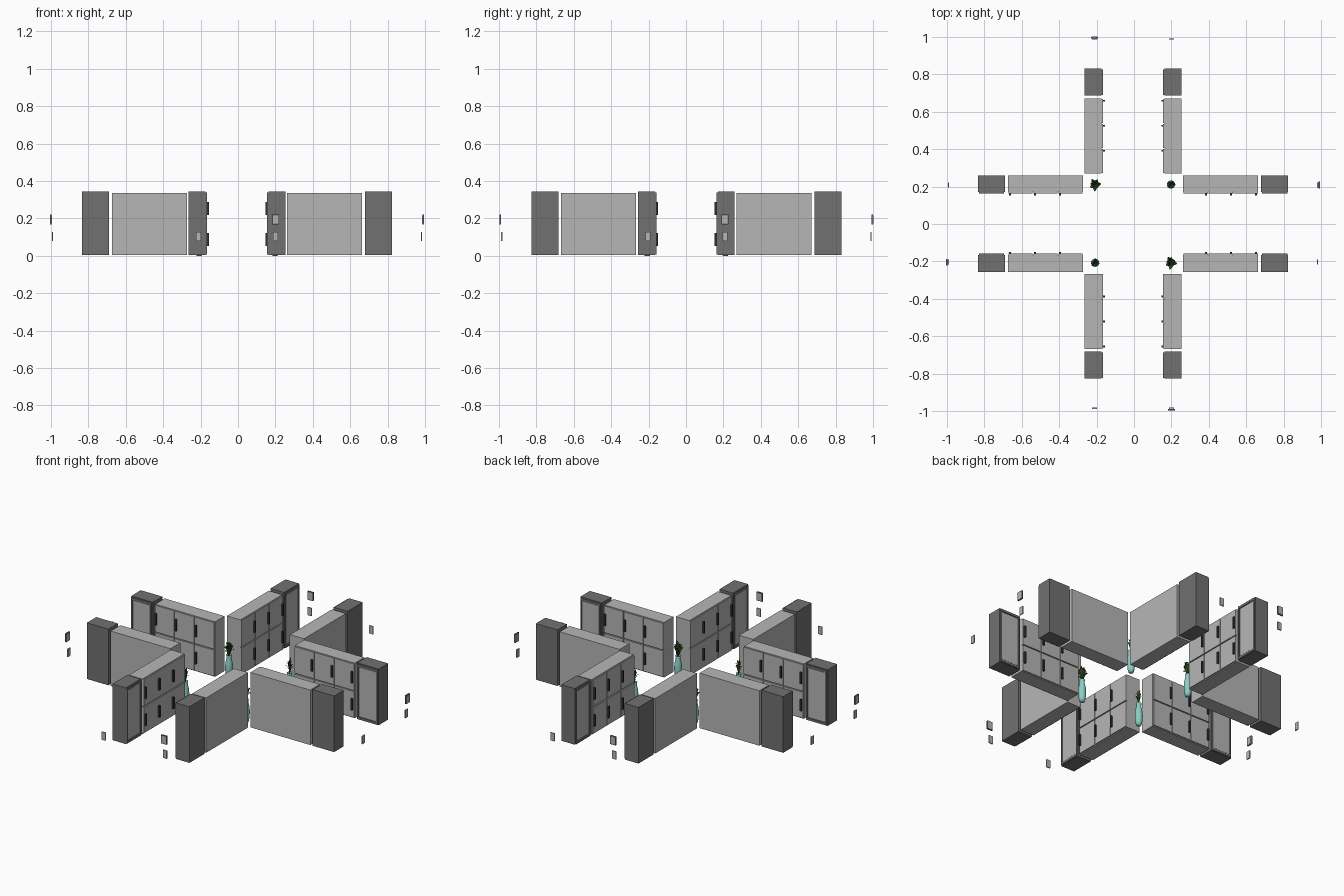
import bpy, bmesh, math, random
from mathutils import Matrix, Vector

if "Cube" in bpy.data.objects:
    bpy.data.objects.remove(bpy.data.objects["Cube"])

random.seed(4)
CX, CY = -0.005, 0.002          # centre of the cabinet layout


def material(name, rgb):
    m = bpy.data.materials.new(name)
    m.diffuse_color = (*rgb, 1)
    m.use_nodes = True
    m.node_tree.nodes["Principled BSDF"].inputs["Base Color"].default_value = m.diffuse_color
    return m


LIGHT = material("light_grey", (0.47, 0.47, 0.47))
DARK = material("dark_grey", (0.165, 0.165, 0.165))
BLACK = material("handle_black", (0.035, 0.035, 0.035))
TEAL = material("teal_glaze", (0.26, 0.62, 0.56))
GREEN = material("deep_green", (0.025, 0.07, 0.02))
OLIVE = material("olive_green", (0.09, 0.15, 0.02))


def finish(name, bm, mats, smooth=False):
    me = bpy.data.meshes.new(name)
    bm.to_mesh(me)
    bm.free()
    for m in mats:
        me.materials.append(m)
    for p in me.polygons:
        p.use_smooth = smooth
    ob = bpy.data.objects.new(name, me)
    bpy.context.collection.objects.link(ob)
    return ob


def boxes(name, place, specs, mat):
    """One object of several boxes; spec = (u0, u1, v0, v1, z0, z1) in row space."""
    bm = bmesh.new()
    for u0, u1, v0, v1, z0, z1 in specs:
        a, b = Vector(place(u0, v0, z0)), Vector(place(u1, v1, z1))
        d = b - a
        size = Matrix.Diagonal((abs(d.x), abs(d.y), abs(d.z), 1))
        bmesh.ops.create_cube(bm, size=1, matrix=Matrix.Translation((a + b) / 2) @ size)
    return finish(name, bm, [mat])


def placer(sx, sy, along_x):
    """u runs outward along the row, v runs from the centre aisle to the back."""
    if along_x:
        return lambda u, v, z: (CX + sx * u, CY + sy * v, z)
    return lambda u, v, z: (CX + sx * v, CY + sy * u, z)


U0, COL = 0.268, 0.1337         # row start and column width
FRONT, FACE, BACK = 0.161, 0.168, 0.2585
E0, E1, ETOP = 0.685, 0.829, 0.343


def cabinet_row(tag, place):
    # carcass: double unit and single unit
    boxes("cabinet_body_" + tag, place, [
        (U0, U0 + 2 * COL, FACE, BACK, 0.003, 0.336),
        (U0 + 2 * COL, U0 + 3 * COL, FACE, BACK, 0.003, 0.336)], LIGHT)
    doors, handles = [], []
    for c in range(3):
        a, b = U0 + c * COL, U0 + (c + 1) * COL
        for z0, z1, hz in ((0.008, 0.166, 0.088), (0.172, 0.333, 0.252)):
            doors.append((a + 0.002, b - 0.002, FRONT, FACE, z0, z1))
            handles.append((b - 0.017, b - 0.007, FRONT - 0.01, FRONT, hz - 0.035, hz + 0.035))
    boxes("cabinet_doors_" + tag, place, doors, LIGHT)
    boxes("door_handles_" + tag, place, handles, BLACK)
    # tall dark end unit with framed light panel
    f = 0.012
    boxes("end_unit_" + tag, place, [
        (E0, E1, FACE, BACK, 0.003, ETOP),
        (E0 + 0.004, E0 + f, FRONT, FACE, 0.006, ETOP - 0.004),
        (E1 - f, E1 - 0.004, FRONT, FACE, 0.006, ETOP - 0.004),
        (E0 + f, E1 - f, FRONT, FACE, 0.006, 0.02),
        (E0 + f, E1 - f, FRONT, FACE, ETOP - 0.018, ETOP - 0.004)], DARK)
    boxes("end_panel_" + tag, place, [
        (E0 + f + 0.003, E1 - f - 0.003, FRONT + 0.003, FACE, 0.023, ETOP - 0.021)], LIGHT)


def wall_plates(tag, place, has_switch):
    # small socket, and on every other row a framed switch above it
    v = 0.206
    boxes("socket_" + tag, place, [(0.984, 0.99, v - 0.013, v + 0.013, 0.078, 0.126)], LIGHT)
    if has_switch:
        boxes("switch_frame_" + tag, place,
              [(0.991, 0.999, v - 0.018, v + 0.018, 0.168, 0.22)], DARK)
        boxes("switch_plate_" + tag, place,
              [(0.990, 1.0, v - 0.015, v + 0.015, 0.172, 0.216)], LIGHT)


POT = [(0, 0), (0.014, 0), (0.019, 0.02), (0.022, 0.06), (0.020, 0.09), (0.014, 0.118),
       (0.013, 0.126), (0.016, 0.138), (0.013, 0.138), (0.011, 0.125), (0, 0.125)]


def pot(tag, x, y):
    bm = bmesh.new()
    vs = [bm.verts.new((x + r, y, z)) for r, z in POT]
    es = [bm.edges.new(p) for p in zip(vs, vs[1:])]
    bmesh.ops.spin(bm, geom=vs + es, cent=(x, y, 0), axis=(0, 0, 1),
                   angle=2 * math.pi, steps=20)
    bmesh.ops.remove_doubles(bm, verts=bm.verts, dist=1e-5)
    bmesh.ops.recalc_face_normals(bm, faces=bm.faces)
    finish("plant_pot_" + tag, bm, [TEAL], smooth=True)


def leaves(tag, x, y, count, reach, width, height):
    bm = bmesh.new()
    n = 6
    for i in range(count):
        ang = i * 2.4 + random.uniform(-0.3, 0.3)
        k = 0.25 + 0.75 * (i + 1) / count           # later leaves lean out further
        r1 = reach * k
        h = height * (1.15 - 0.6 * k) * random.uniform(0.9, 1.1)
        out = Vector((math.cos(ang), math.sin(ang), 0))
        side = Vector((-out.y, out.x, 0))
        prev = None
        for j in range(n + 1):
            t = j / n
            mid = Vector((x, y, 0.122)) + out * (r1 * t ** 1.3)
            mid.z += h * math.sin(t * (1.45 + 0.5 * k))
            w = width * (0.12 + 0.88 * math.sin(math.pi * t ** 1.3)) * (1 - 0.1 * t)
            ring = [bm.verts.new(mid + side * w), bm.verts.new(mid - Vector((0, 0, w * 0.35))),
                    bm.verts.new(mid - side * w)]
            if prev:
                for q in range(2):
                    fc = bm.faces.new((prev[q], prev[q + 1], ring[q + 1], ring[q]))
                    fc.material_index = 1 if i % 3 == 0 else 0
            prev = ring
    finish("plant_leaves_" + tag, bm, [GREEN, OLIVE])


for sx, xn in ((-1, "left"), (1, "right")):
    for sy, yn in ((-1, "front"), (1, "back")):
        corner = yn + "_" + xn
        for along_x in (True, False):
            tag = corner + ("_x" if along_x else "_y")
            place = placer(sx, sy, along_x)
            cabinet_row(tag, place)
            wall_plates(tag, place, (sx == sy) == along_x)
        # potted plant in each corner, bushy and slim kinds alternating
        px, py = CX + sx * 0.203, CY + sy * 0.209
        pot(corner, px, py)
        if sx == sy:
            leaves(corner, px, py, 14, 0.026, 0.005, 0.105)
        else:
            leaves(corner, px, py, 16, 0.036, 0.011, 0.10)
